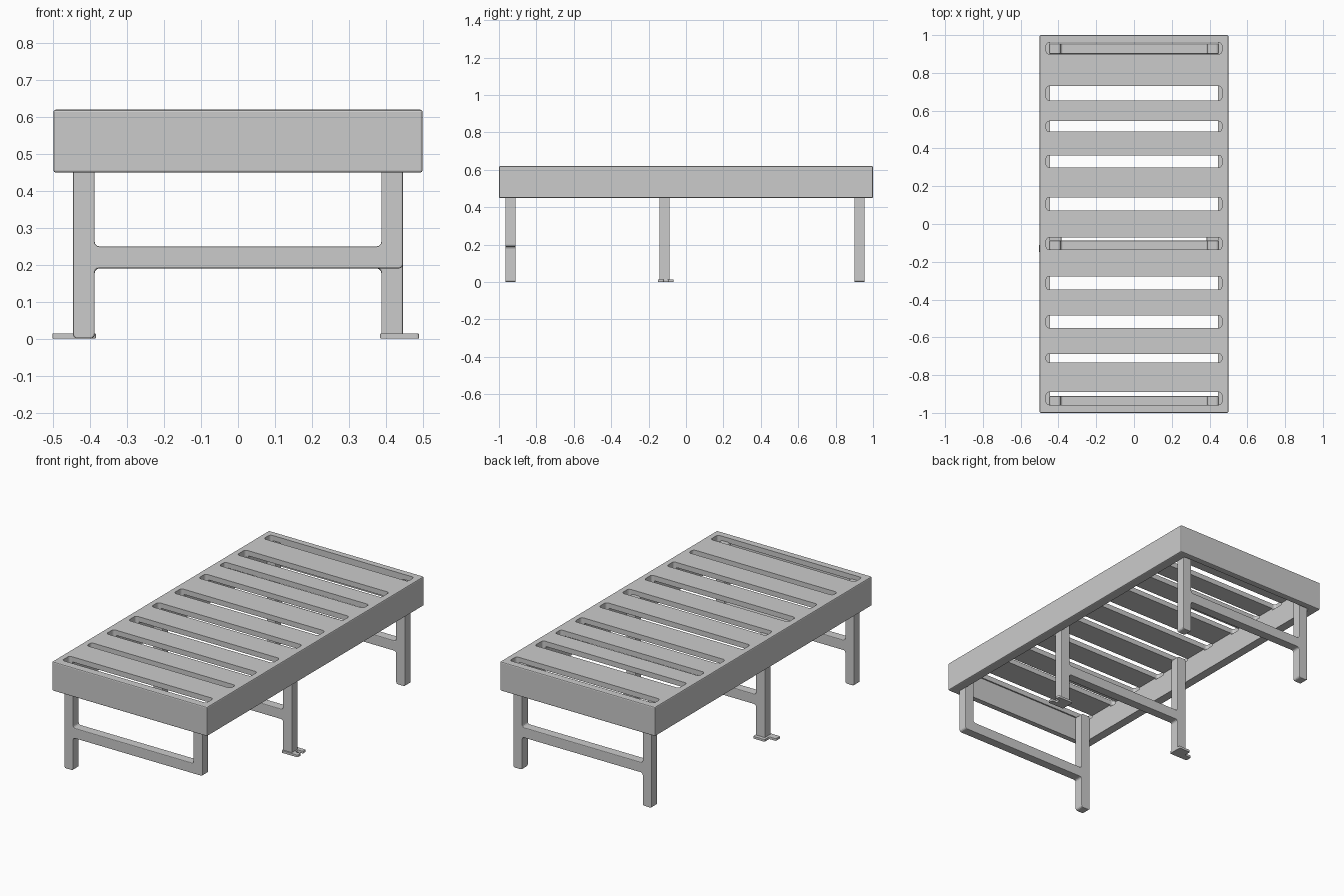
import bpy, bmesh

if "Cube" in bpy.data.objects:
    bpy.data.objects.remove(bpy.data.objects["Cube"])

def finish(name, bm):
    bmesh.ops.recalc_face_normals(bm, faces=bm.faces)
    me = bpy.data.meshes.new(name)
    bm.to_mesh(me)
    bm.free()
    ob = bpy.data.objects.new(name, me)
    bpy.context.collection.objects.link(ob)
    return ob

def add_box(bm, x0, x1, y0, y1, z0, z1, corner=0.0):
    r = bmesh.ops.create_cube(bm, size=1)
    for v in r['verts']:
        v.co = ((x0 + x1) / 2 + v.co.x * (x1 - x0),
                (y0 + y1) / 2 + v.co.y * (y1 - y0),
                (z0 + z1) / 2 + v.co.z * (z1 - z0))
    if corner:
        edges = {e for v in r['verts'] for e in v.link_edges
                 if abs(e.verts[0].co.z - e.verts[1].co.z) > 1e-4}
        bmesh.ops.bevel(bm, geom=list(edges), offset=corner, segments=4,
                        profile=0.5, affect='EDGES')

def extrude_profile(name, pts, axis, a, b, fillet, edge):
    """Extrude a 2D outline along y or z, rounding its corners."""
    bm = bmesh.new()
    co = (lambda p: (p[0], a, p[1])) if axis == 1 else (lambda p: (p[0], p[1], a))
    f = bm.faces.new([bm.verts.new(co(p)) for p in pts])
    r = bmesh.ops.extrude_face_region(bm, geom=[f])
    for v in r['geom']:
        if isinstance(v, bmesh.types.BMVert):
            v.co[axis] = b
    bmesh.ops.bevel(bm, geom=[e for e in bm.edges
                    if abs(e.verts[0].co[axis] - e.verts[1].co[axis]) > 1e-4],
                    offset=fillet, segments=3, profile=0.5, affect='EDGES')
    ob = finish(name, bm)
    round_edges(ob, edge)
    return ob

def round_edges(ob, width):
    m = ob.modifiers.new("rounding", 'BEVEL')
    m.width, m.segments, m.limit_method = width, 2, 'ANGLE'
    m.angle_limit = 0.7

def cut(ob, cutter):
    cutter.hide_render = True
    cutter.hide_viewport = True
    m = ob.modifiers.new("cut", 'BOOLEAN')
    m.operation, m.object, m.solver = 'DIFFERENCE', cutter, 'EXACT'

# Bed deck: a hollow tray with slots through the top
bm = bmesh.new()
add_box(bm, -0.5, 0.5, -1, 1, 0.45, 0.62)
deck = finish("slatted_deck", bm)
round_edges(deck, 0.006)

bm = bmesh.new()
add_box(bm, -0.445, 0.445, -0.965, 0.965, 0.40, 0.59)
cut(deck, finish("cavity_cutter", bm))

slots = [(0.90, 0.96), (0.655, 0.73), (0.49, 0.544), (0.30, 0.363), (0.072, 0.14),
         (-0.135, -0.072), (-0.347, -0.278), (-0.55, -0.485), (-0.732, -0.687),
         (-0.957, -0.89)]
bm = bmesh.new()
for y0, y1 in slots:
    add_box(bm, -0.465, 0.465, y0, y1, 0.58, 0.65, 0.015)
cut(deck, finish("slot_cutter", bm))

# Leg frames: H outline; the front one lacks its lower right leg
o, i, top, lo, hi = 0.447, 0.388, 0.595, 0.19, 0.25
left = [(-o, top), (-o, 0), (-i, 0), (-i, lo)]
upper = [(o, top), (i, top), (i, hi), (-i, hi), (-i, top)]
full = left + [(i, lo), (i, 0), (o, 0)] + upper
short = left + [(o, lo)] + upper
for name, y, pts in (("front_leg_frame", -0.938, short),
                     ("middle_leg_frame", -0.115, full),
                     ("back_leg_frame", 0.928, full)):
    extrude_profile(name, pts, 1, y - 0.027, y + 0.027, 0.012, 0.004)

# Notched foot plates under the middle legs
extrude_profile("right_foot_plate",
                [(0.385, -0.15), (0.49, -0.15), (0.49, -0.12), (0.455, -0.12),
                 (0.455, -0.095), (0.485, -0.095), (0.485, -0.067), (0.385, -0.067)],
                2, 0.0, 0.014, 0.006, 0.002)
extrude_profile("left_foot_plate",
                [(-0.385, -0.15), (-0.503, -0.15), (-0.503, -0.11), (-0.46, -0.11),
                 (-0.46, -0.067), (-0.385, -0.067)],
                2, 0.0, 0.014, 0.006, 0.002)
